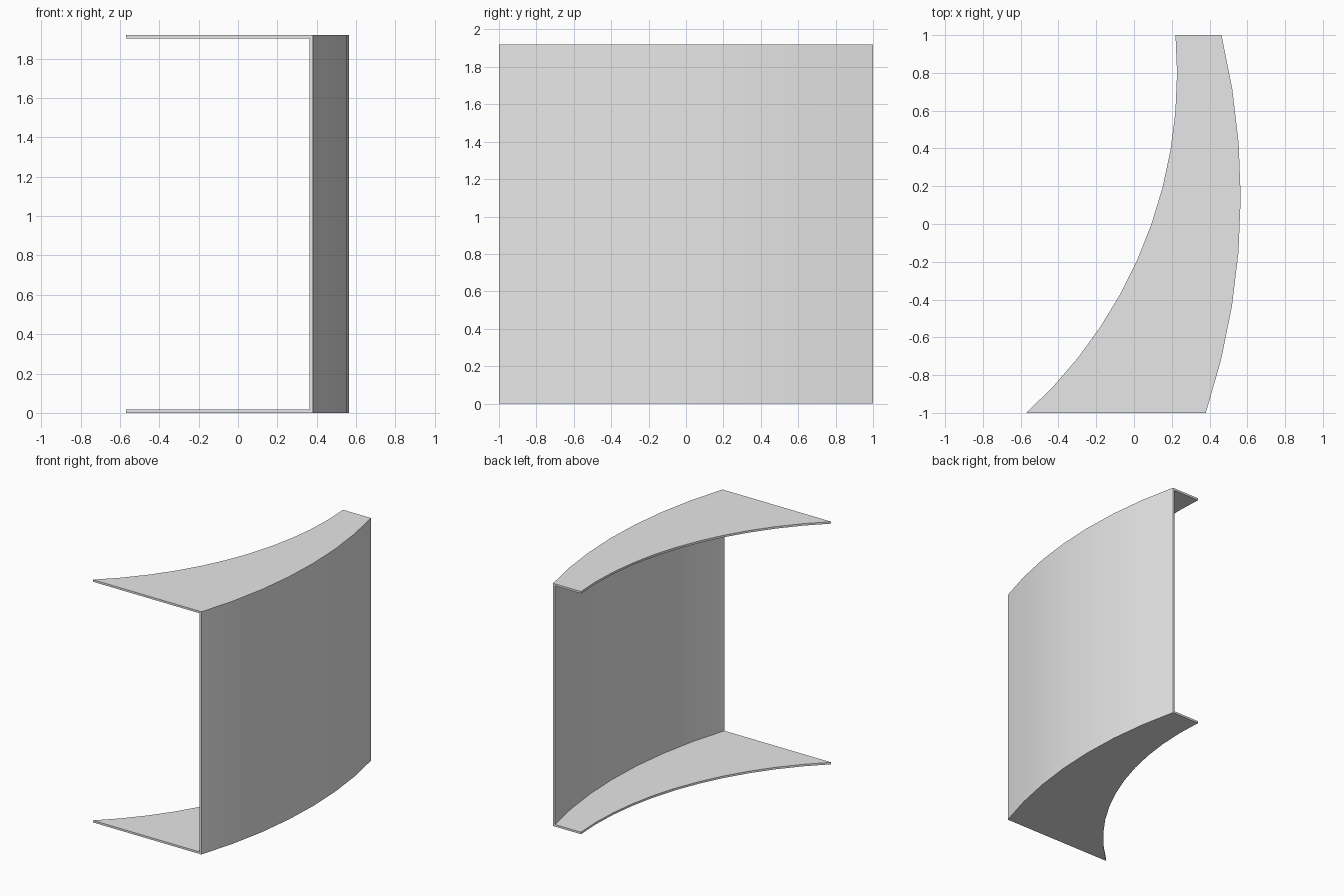
import bpy, bmesh, math

cube = bpy.data.objects.get("Cube")
if cube:
    bpy.data.objects.remove(cube, do_unlink=True)

HEIGHT, SHEET = 1.92, 0.016

grey = bpy.data.materials.new("plain grey")
grey.use_nodes = True
grey.diffuse_color = (0.8, 0.8, 0.8, 1)
grey.node_tree.nodes["Principled BSDF"].inputs["Base Color"].default_value = (0.8, 0.8, 0.8, 1)


def arc(apex_x, apex_y, radius, segments):
    """Plan curve bulging to +x, cut off at y = -1 and y = 1."""
    start = math.asin((-1 - apex_y) / radius)
    end = math.asin((1 - apex_y) / radius)
    angles = [start + (end - start) * i / segments for i in range(segments + 1)]
    return [(apex_x - radius * (1 - math.cos(a)), apex_y + radius * math.sin(a)) for a in angles]


outer = arc(0.565, 0.145, 3.635, 7)
inner = arc(0.565 - SHEET, 0.145, 3.635 - SHEET, 7)
lip = arc(0.228, 0.8, 2.43, 11)

bm = bmesh.new()


def face(points):
    bm.faces.new([bm.verts.new(p) for p in points])


def sheet(curve_a, curve_b, z):
    face([(x, y, z) for x, y in curve_a + curve_b[::-1]])


def wall(curve, low, high):
    for a, b in zip(curve, curve[1:]):
        face([(*a, low), (*b, low), (*b, high), (*a, high)])


# Flanges: outside and inside surfaces with their free edges
top_in = HEIGHT - SHEET
sheet(outer, lip, 0)
sheet(outer, lip, HEIGHT)
sheet(inner, lip, SHEET)
sheet(inner, lip, top_in)
wall(lip, 0, SHEET)
wall(lip, top_in, HEIGHT)

# Curved web
wall(outer, 0, HEIGHT)
wall(inner, SHEET, top_in)

# C-shaped ends
for end in (0, -1):
    o, i, l = outer[end], inner[end], lip[end]
    face([(*l, 0), (*o, 0), (*o, HEIGHT), (*l, HEIGHT),
          (*l, top_in), (*i, top_in), (*i, SHEET), (*l, SHEET)])

bmesh.ops.remove_doubles(bm, verts=bm.verts, dist=0.0001)
bmesh.ops.recalc_face_normals(bm, faces=bm.faces)

mesh = bpy.data.meshes.new("curved_channel")
bm.to_mesh(mesh)
bm.free()
mesh.materials.append(grey)
channel = bpy.data.objects.new("curved_channel", mesh)
bpy.context.collection.objects.link(channel)
bpy.context.view_layer.objects.active = channel
channel.select_set(True)
bpy.ops.object.shade_smooth_by_angle(angle=math.radians(30))
